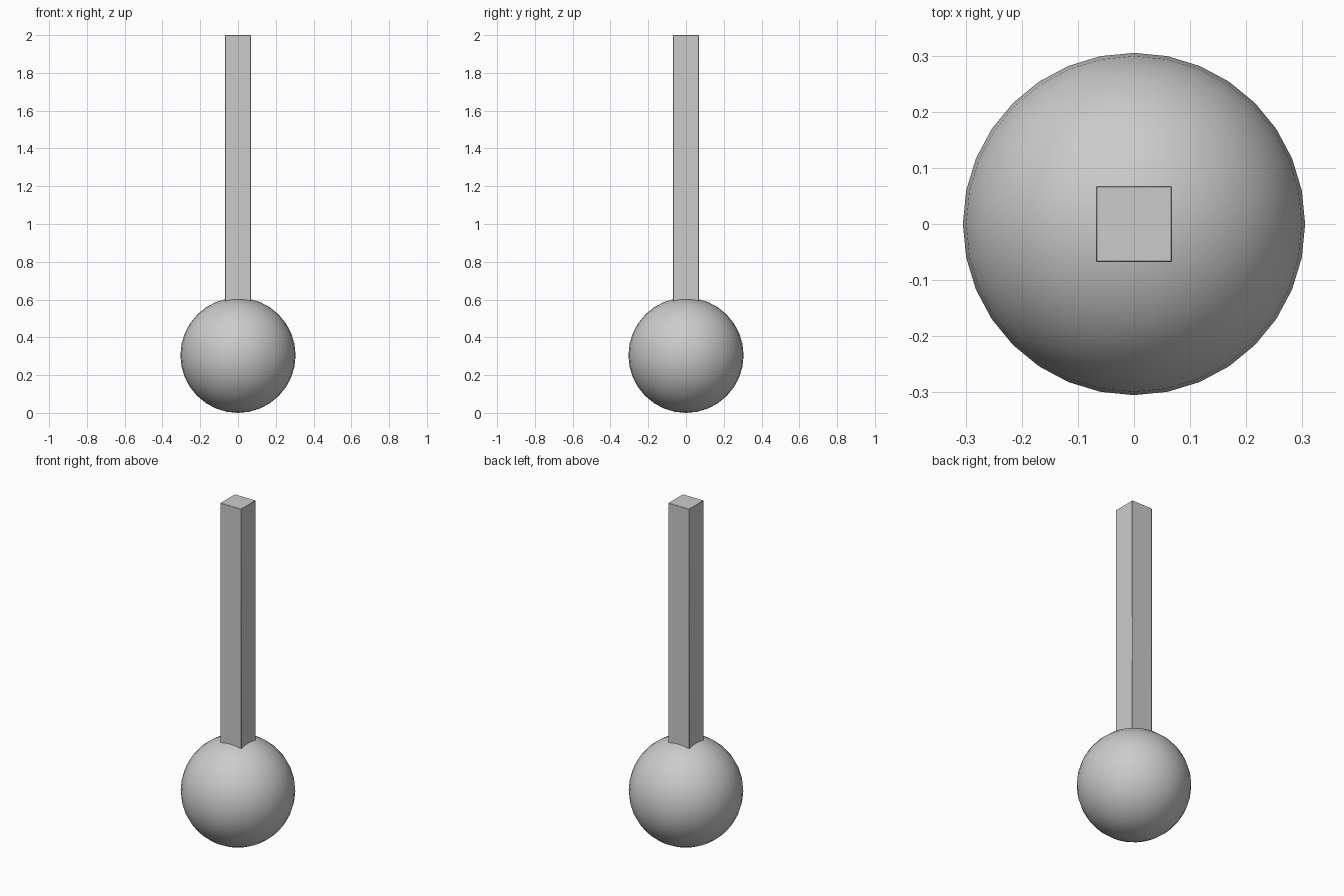
import bpy
import math

if "Cube" in bpy.data.objects:
    bpy.data.objects.remove(bpy.data.objects["Cube"])

R = 0.305      # ball radius
HALF = 0.068   # half width of the square bar
TOP = 2.0

# Round ball at the base
bpy.ops.mesh.primitive_uv_sphere_add(segments=32, ring_count=16, radius=R, location=(0, 0, R))
ball = bpy.context.object
ball.name = "ball"
bpy.ops.object.shade_smooth()

# Square upright bar, sunk into the ball
bottom = R
bpy.ops.mesh.primitive_cube_add(size=1, location=(0, 0, (TOP + bottom) / 2))
bar = bpy.context.object
bar.name = "upright_bar"
bar.scale = (2 * HALF, 2 * HALF, TOP - bottom)
bpy.ops.object.transform_apply(location=False, rotation=False, scale=True)

# Very slight edge softening on the bar
bevel = bar.modifiers.new("edge_softening", 'BEVEL')
bevel.width = 0.002
bevel.segments = 1
bpy.ops.object.shade_smooth_by_angle(angle=math.radians(30))
